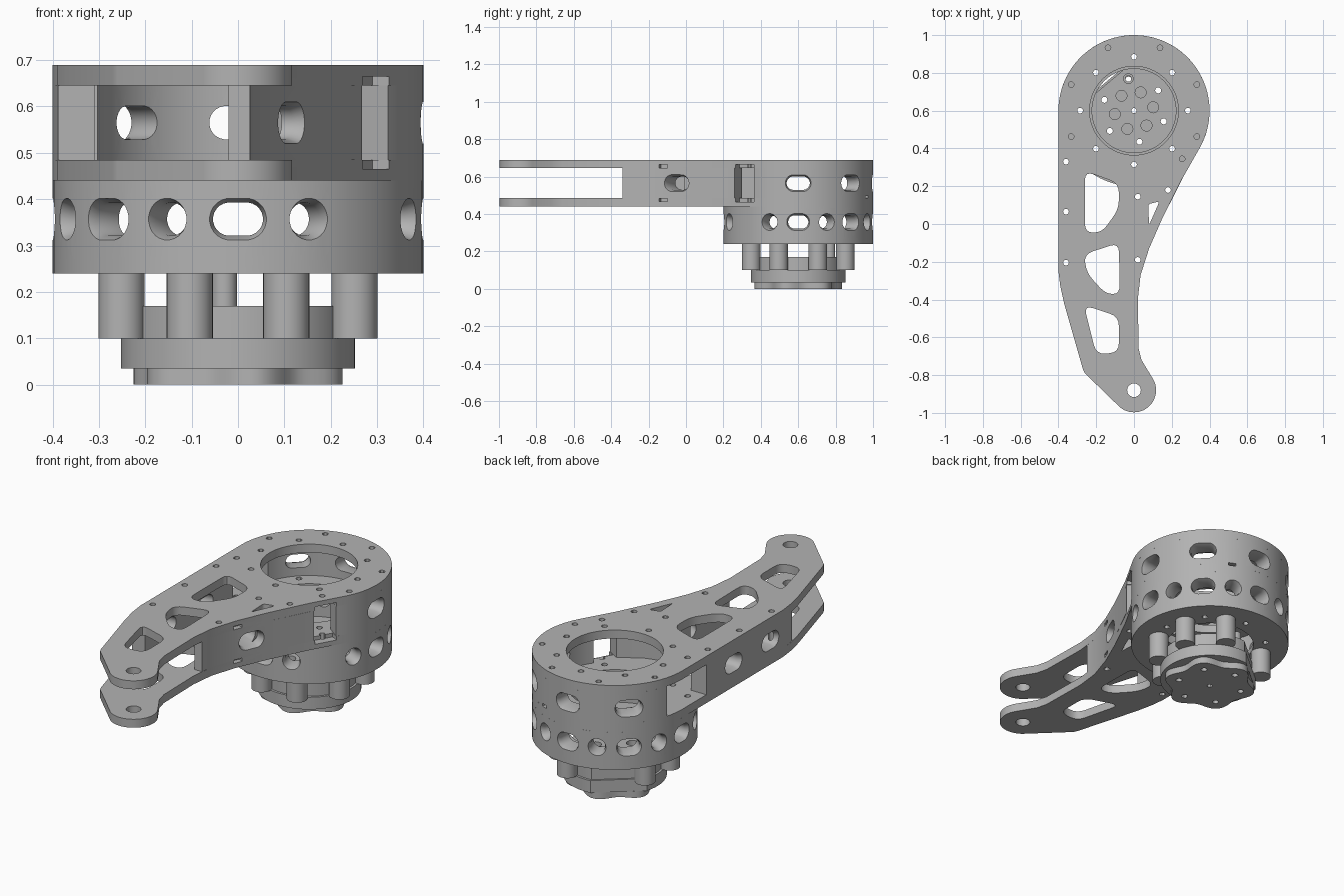
import bpy, bmesh
from math import cos, sin, pi, radians, atan2
from mathutils import Vector, Matrix

if "Cube" in bpy.data.objects:
    bpy.data.objects.remove(bpy.data.objects["Cube"])

grey = bpy.data.materials.new("machined_grey")
grey.use_nodes = True
COLOR = (0.45, 0.45, 0.45, 1)
grey.diffuse_color = COLOR
grey.node_tree.nodes["Principled BSDF"].inputs["Base Color"].default_value = COLOR

HUB = Vector((0, 0.6))


def polar(r, deg, c=HUB):
    return Vector((c[0] + r * cos(radians(deg)), c[1] + r * sin(radians(deg))))


def arc(r, a0, a1, n=48, c=HUB):
    return [polar(r, a0 + (a1 - a0) * i / n, c) for i in range(n + 1)]


def circle(r, c=HUB, n=64):
    return arc(r, 0, 360, n, c)[:-1]


def rounded(pts, r):
    """Replace each corner with a short quadratic curve."""
    out, pts = [], [Vector(p) for p in pts]
    for i, p in enumerate(pts):
        a, b = pts[i - 1] - p, pts[(i + 1) % len(pts)] - p
        s = p + a.normalized() * min(r, a.length * 0.45)
        e = p + b.normalized() * min(r, b.length * 0.45)
        for t in (0, 0.25, 0.5, 0.75, 1):
            out.append(s * (1 - t) ** 2 + p * 2 * t * (1 - t) + e * t * t)
    return out


def finish(name, bm):
    bmesh.ops.recalc_face_normals(bm, faces=bm.faces)
    me = bpy.data.meshes.new(name)
    bm.to_mesh(me)
    bm.free()
    ob = bpy.data.objects.new(name, me)
    bpy.context.scene.collection.objects.link(ob)
    me.materials.append(grey)
    return ob


def slab(name, z0, z1, outline, holes=()):
    """Filled flat profile with holes, extruded from z0 to z1."""
    cu = bpy.data.curves.new(name + "_profile", "CURVE")
    cu.dimensions, cu.fill_mode, cu.extrude = "2D", "BOTH", (z1 - z0) / 2
    for loop in [outline, *holes]:
        sp = cu.splines.new("POLY")
        sp.points.add(len(loop) - 1)
        for q, p in zip(sp.points, loop):
            q.co = (p[0], p[1], 0, 1)
        sp.use_cyclic_u = True
    tmp = bpy.data.objects.new("profile", cu)
    bpy.context.scene.collection.objects.link(tmp)
    bpy.context.view_layer.update()
    dg = bpy.context.evaluated_depsgraph_get()
    me = bpy.data.meshes.new_from_object(tmp.evaluated_get(dg))
    bm = bmesh.new()
    bm.from_mesh(me)
    bpy.data.objects.remove(tmp)
    bpy.data.meshes.remove(me)
    bmesh.ops.remove_doubles(bm, verts=bm.verts, dist=0.00002)
    bmesh.ops.translate(bm, verts=bm.verts, vec=(0, 0, (z0 + z1) / 2))
    return finish(name, bm)


def add_slot(bm, p, deg, z, half, r=0.036):
    """Flared stadium tunnel entering at p, whose outward normal points along deg."""
    n, t = polar(1, deg, (0, 0)), polar(1, deg + 90, (0, 0))
    rings = []
    for d, rad in ((-0.14, r), (-0.025, r), (0.002, r + 0.01), (0.04, r + 0.01)):
        ring = []
        for i in range(24):
            a = 2 * pi * (i + 0.5) / 24
            u = rad * cos(a) + (half if cos(a) > 0 else -half)
            q = Vector(p) + n * d + t * u
            ring.append(bm.verts.new((q.x, q.y, z + rad * sin(a))))
        rings.append(ring)
    for a, b in zip(rings, rings[1:]):
        for i in range(24):
            j = (i + 1) % 24
            bm.faces.new((a[i], a[j], b[j], b[i]))
    bm.faces.new(rings[0])
    bm.faces.new(rings[-1])


def add_box(bm, x, y, z, size, deg=0):
    m = Matrix.Translation((x, y, z)) @ Matrix.Rotation(radians(deg), 4, "Z")
    bmesh.ops.create_cube(bm, size=1, matrix=m @ Matrix.Diagonal((*size, 1)))


def cut(bm, *targets):
    cutter = finish("cutter", bm)
    cutter.hide_render = True
    bpy.context.view_layer.update()
    for ob in targets:
        mod = ob.modifiers.new("cut", "BOOLEAN")
        mod.operation, mod.solver, mod.object = "DIFFERENCE", "EXACT", cutter
        dg = bpy.context.evaluated_depsgraph_get()
        me = bpy.data.meshes.new_from_object(ob.evaluated_get(dg))
        ob.modifiers.clear()
        ob.data = me
    bpy.data.objects.remove(cutter)


# Arm outline: round head, waisted right edge, round tip, straight left edge
TIP = (0, -0.88)
right_edge = [(0.346, 0.4), (0.25, 0.23), (0.15, 0.03), (0.08, -0.13), (0.035, -0.27),
              (0.02, -0.4), (0.025, -0.66), (0.04, -0.72)]
left_edge = [(-0.26, -0.79), (-0.27, -0.77), (-0.37, -0.42), (-0.39, -0.33), (-0.4, -0.25)]
outline = (arc(0.4, 180, -30) + right_edge[1:] + arc(0.117, 30, -130, 24, TIP) + left_edge)

windows = [
    rounded([(-0.26, 0.28), (-0.08, 0.215), (-0.08, 0.08), (-0.17, -0.045), (-0.26, -0.045)], 0.05),
    rounded([(-0.265, -0.16), (-0.08, -0.1), (-0.075, -0.37), (-0.15, -0.37), (-0.25, -0.26)], 0.05),
    rounded([(-0.265, -0.43), (-0.08, -0.49), (-0.08, -0.68), (-0.2, -0.69)], 0.05)]
triangle = rounded([(0.075, 0.105), (0.135, 0.12), (0.08, -0.005)], 0.015)

# Screw positions
head_screws = [polar(0.36, a) for a in (-22.5, 22.5, 67.5, 112.5, 157.5, 202.5)]
inner_screws = [polar(0.285, a) for a in range(0, 360, 45)]
left_screws = [(-0.36, y) for y in (0.33, 0.065, -0.205)]
right_screws = [(0.02, -0.19), (0.02, 0.145), (0.18, 0.18)]


def screws(pts, r=0.015):
    return [circle(r, p, 12) for p in pts]


plate_holes = (windows + [triangle, circle(0.036, TIP, 32)]
               + screws(head_screws + inner_screws + left_screws + right_screws + [(0.255, 0.345)]))
top_plate = slab("top_plate", 0.645, 0.69, outline, plate_holes + [circle(0.235)])
lower_plate = slab("lower_plate", 0.44, 0.485, outline, plate_holes + [circle(0.222)])

# Spacer walls between the plates
Z0, Z1 = 0.485, 0.645
head_wall = slab("head_wall", Z0, Z1, arc(0.4, -36, 164) + arc(0.315, 164, -36),
                 screws(head_screws[:5]))
left_wall = slab("left_wall", Z0, Z1, [(-0.4, 0.4), (-0.31, 0.4), (-0.31, -0.34),
                 (-0.388, -0.34), (-0.4, -0.25)], screws(left_screws))
right_wall = slab("right_wall", Z0, Z1, [(0.267, 0.26), *right_edge[2:5], (0.026, -0.34),
                  (-0.02, -0.34), (-0.02, 0.2), (0.09, 0.23), (0.2, 0.3)],
                  [triangle] + screws(right_screws))

bm = bmesh.new()
for a in (0, 45, 90, 135):
    add_slot(bm, polar(0.4, a), a, 0.565, 0.026)
add_box(bm, 0.16, 0.97, 0.485, (0.04, 0.08, 0.03), -22)
cut(bm, head_wall)
bm = bmesh.new()
for y in (0.17, -0.14):
    add_slot(bm, (-0.4, y), 180, 0.565, 0.026)
cut(bm, left_wall)
bm = bmesh.new()
add_slot(bm, (0.115, -0.05), -24, 0.565, 0.026)
cut(bm, right_wall)

# Shallow relief in the plates beside the gap, and small clip notches
bm = bmesh.new()
add_box(bm, 0.3, 0.312, 0.565, (0.09, 0.115, 0.2), -30)
for z in (0.475, 0.655):
    add_box(bm, 0.08, -0.12, z, (0.05, 0.05, 0.018), -24)
cut(bm, top_plate, lower_plate)

# Hollow drum under the head
drum = slab("drum_wall", 0.24, 0.44, circle(0.4, n=96), [circle(0.315)])
bm = bmesh.new()
for i in range(16):
    if i != 14:
        a = i * 22.5
        add_slot(bm, polar(0.4, a), a, 0.357, 0 if i % 2 else 0.018)
cut(bm, drum)
slab("drum_floor", 0.24, 0.268, circle(0.318), [circle(0.222)] + screws(inner_screws))

# Rotating hub: flange, disc and lobed foot, with a flat on one side
hub_holes = ([circle(0.029, polar(0.103, 10 + 60 * i), 20) for i in range(6)]
             + [circle(0.016, polar(0.167, 40 + 60 * i), 12) for i in range(6)]
             + [circle(0.014, HUB, 12)])


def flat_disc(r):
    return arc(r, 130 + 33, 130 + 360 - 33, 64)


slab("hub_flange", 0.1, 0.17, flat_disc(0.24), hub_holes)
slab("hub_disc", 0.035, 0.1, flat_disc(0.252), hub_holes[6:])
foot = [polar(0.216 + 0.02 * cos(radians(6 * (a - 40))), a) for a in range(0, 360, 4)]
slab("hub_foot", 0, 0.035, foot, hub_holes[6:])

# Posts joining the hub to the drum
for i in range(8):
    if i != 2:
        slab("hub_post", 0.1, 0.242, circle(0.05, polar(0.272, 22.5 + 45 * i), 32))
slab("hub_pin", 0.17, 0.24, circle(0.028, polar(0.172, 100), 20), [circle(0.016, polar(0.172, 100), 12)])

# Smooth curved sides, keep edges crisp
bpy.ops.object.select_all(action="DESELECT")
parts = [o for o in bpy.context.scene.objects if o.type == "MESH" and o.data.materials]
for o in parts:
    o.select_set(True)
bpy.context.view_layer.objects.active = parts[0]
bpy.ops.object.shade_smooth_by_angle(angle=radians(30))
